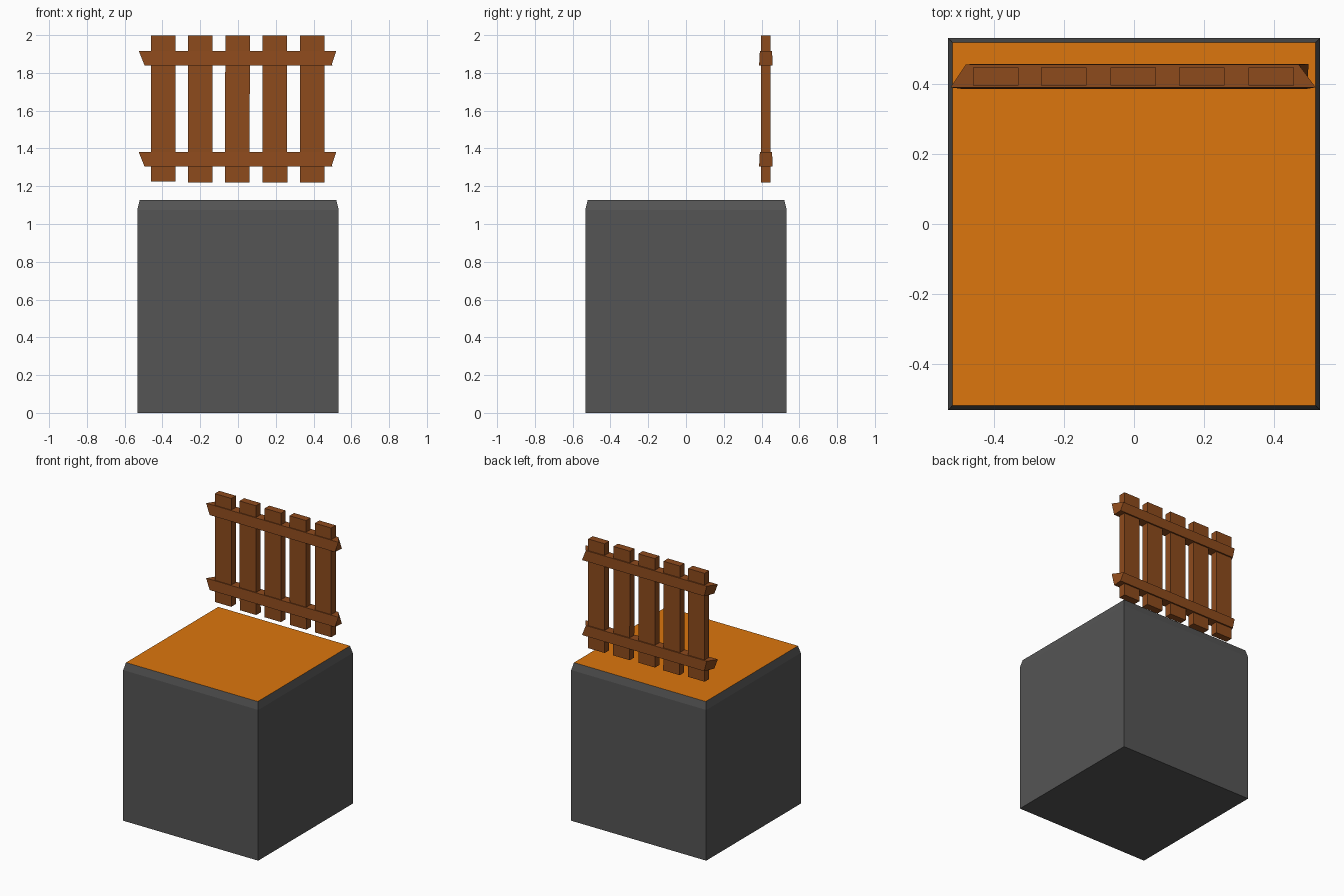
import bpy

if "Cube" in bpy.data.objects:
    bpy.data.objects.remove(bpy.data.objects["Cube"])


def material(name, rgb):
    m = bpy.data.materials.new(name)
    m.diffuse_color = (*rgb, 1)
    m.use_nodes = True
    m.node_tree.nodes["Principled BSDF"].inputs["Base Color"].default_value = m.diffuse_color
    return m


def loft(name, rings, mats):
    """Closed solid from stacked four-point rings (bottom to top, counter-clockwise)."""
    verts = [p for ring in rings for p in ring]
    faces = [(3, 2, 1, 0)]
    for k in range(len(rings) - 1):
        a = 4 * k
        for i in range(4):
            j = (i + 1) % 4
            faces.append((a + i, a + j, a + 4 + j, a + 4 + i))
    n = len(verts)
    faces.append((n - 4, n - 3, n - 2, n - 1))
    mesh = bpy.data.meshes.new(name)
    mesh.from_pydata(verts, [], faces)
    for m in mats:
        mesh.materials.append(m)
    obj = bpy.data.objects.new(name, mesh)
    bpy.context.collection.objects.link(obj)
    return obj


def ring(x0, x1, y0, y1, z):
    return [(x0, y0, z), (x1, y0, z), (x1, y1, z), (x0, y1, z)]


stone = material("dark_grey", (0.09, 0.09, 0.09))
orange = material("orange_top", (0.72, 0.18, 0.004))
wood = material("brown_wood", (0.27, 0.07, 0.012))

# Ground block with chamfered rim and coloured top
block = loft("ground_block", [
    ring(-0.533, 0.533, -0.533, 0.533, 0),
    ring(-0.533, 0.533, -0.533, 0.533, 1.075),
    ring(-0.52, 0.52, -0.52, 0.52, 1.127)], [stone, orange])
block.data.polygons[-1].material_index = 1

# Upright boards, each slightly uneven: centre x, bottom z, lean
boards = [(-0.396, 1.225, 0.0), (-0.2, 1.219, -0.001), (-0.003, 1.221, 0.001),
          (0.195, 1.22, -0.001), (0.393, 1.219, 0.0)]
for i, (x, z, lean) in enumerate(boards):
    loft(f"fence_board_{i + 1}", [
        ring(x - 0.065 - lean, x + 0.065 - lean, 0.397, 0.448, z),
        ring(x - 0.065 + lean, x + 0.065 + lean, 0.397, 0.448, 1.998)], [wood])

# Cross rails with mitred ends, wrapping both faces of the boards
for name, z0, z1 in (("lower_rail", 1.305, 1.38), ("upper_rail", 1.84, 1.915)):
    loft(name, [
        [(-0.495, 0.387, z0), (0.495, 0.387, z0), (0.5, 0.458, z0), (-0.465, 0.458, z0)],
        [(-0.525, 0.391, z1), (0.52, 0.391, z1), (0.472, 0.456, z1), (-0.482, 0.456, z1)]],
        [wood])
